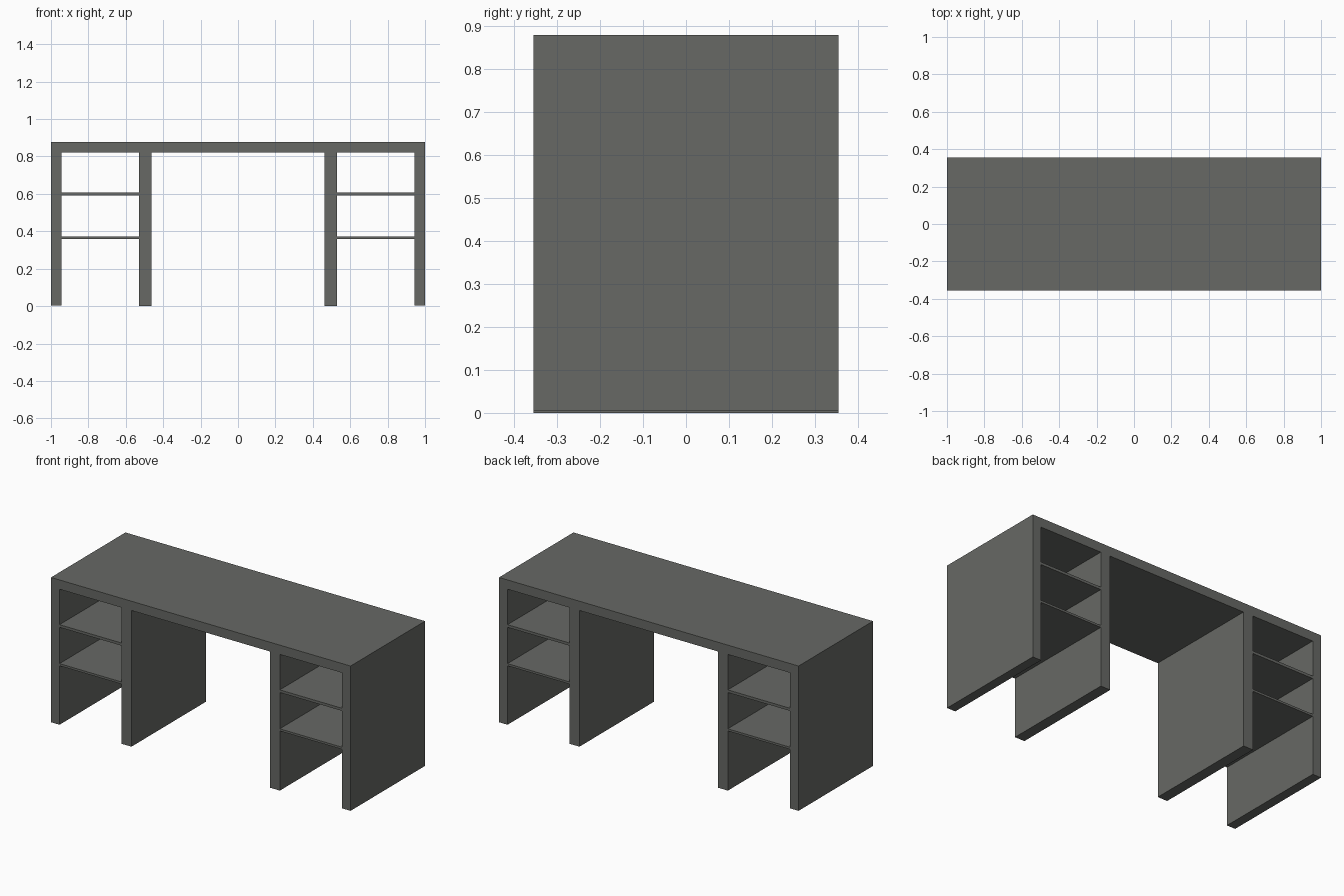
import bpy
import bmesh
from mathutils import Vector

if "Cube" in bpy.data.objects:
    bpy.data.objects.remove(bpy.data.objects["Cube"])

DEPTH = 0.355   # half depth of the desk

grey = bpy.data.materials.new("dark warm grey")
grey.diffuse_color = (0.135, 0.14, 0.13, 1)
grey.use_nodes = True
grey.node_tree.nodes["Principled BSDF"].inputs["Base Color"].default_value = grey.diffuse_color


def box(name, x0, x1, z0, z1):
    """Full-depth board between two x and two z positions."""
    bm = bmesh.new()
    bmesh.ops.create_cube(bm, size=1)
    bmesh.ops.scale(bm, vec=Vector((x1 - x0, 2 * DEPTH, z1 - z0)), verts=bm.verts)
    bmesh.ops.translate(bm, vec=Vector(((x0 + x1) / 2, 0, (z0 + z1) / 2)), verts=bm.verts)
    mesh = bpy.data.meshes.new(name)
    bm.to_mesh(mesh)
    bm.free()
    mesh.materials.append(grey)
    obj = bpy.data.objects.new(name, mesh)
    bpy.context.collection.objects.link(obj)


# Desk top
box("desk_top", -1, 1, 0.822, 0.878)

# Pedestals, mirrored left and right
for side, s in (("left", -1), ("right", 1)):
    def part(name, a, b, z0, z1):
        box(f"{side}_{name}", min(s * a, s * b), max(s * a, s * b), z0, z1)

    part("outer_panel", 0.943, 1.0, 0.004, 0.822)
    part("inner_panel", 0.463, 0.528, 0.0, 0.822)
    part("upper_shelf", 0.528, 0.943, 0.592, 0.608)
    part("lower_shelf", 0.528, 0.943, 0.360, 0.373)
